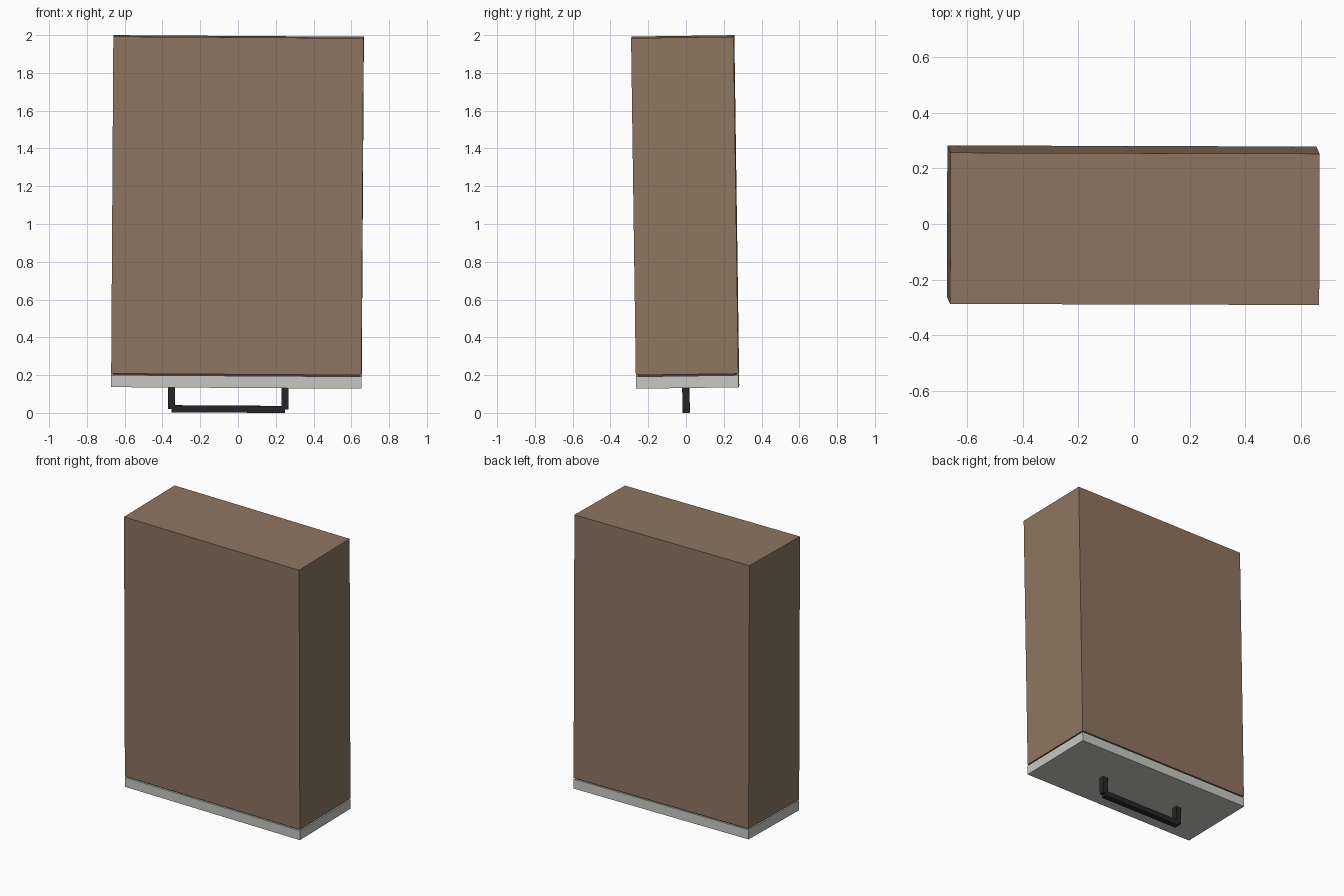
import bpy, bmesh
from math import pi
from mathutils import Matrix, Vector

if "Cube" in bpy.data.objects:
    bpy.data.objects.remove(bpy.data.objects["Cube"])

# The whole model leans by a fraction of a degree
LEAN = (Matrix.Translation((-0.0094, 0.0105, 0)) @ Matrix.Rotation(-0.003, 4, 'Z')
        @ Matrix.Rotation(0.0064, 4, 'Y') @ Matrix.Rotation(0.014, 4, 'X'))


def material(name, colour):
    m = bpy.data.materials.new(name)
    m.diffuse_color = (*colour, 1)
    m.use_nodes = True
    m.node_tree.nodes["Principled BSDF"].inputs["Base Color"].default_value = m.diffuse_color
    return m


def add(name, bm, mat):
    me = bpy.data.meshes.new(name)
    bm.to_mesh(me)
    bm.free()
    me.materials.append(mat)
    ob = bpy.data.objects.new(name, me)
    ob.matrix_world = LEAN
    bpy.context.collection.objects.link(ob)


def box(name, lo, hi, mat):
    lo, hi = Vector(lo), Vector(hi)
    bm = bmesh.new()
    bmesh.ops.create_cube(bm, size=1, matrix=Matrix.Translation((lo + hi) / 2)
                          @ Matrix.Diagonal((*(hi - lo), 1)))
    add(name, bm, mat)


wood = material("wood", (0.27, 0.18, 0.12))
dark = material("dark_wood", (0.06, 0.045, 0.035))
pale = material("pale_panel", (0.58, 0.58, 0.54))
black = material("black_metal", (0.02, 0.02, 0.022))

W, D = 0.6625, 0.2715

# Tall body, recessed joint and front panel
box("body", (-W, -D, 0.208), (W, D, 1.992), wood)
box("recessed_joint", (-W + 0.012, -D + 0.012, 0.198), (W - 0.012, D - 0.012, 0.21), dark)
box("front_panel", (-W, -D, 0.136), (W, D, 0.2), pale)

# Pull handle: two posts and a grip bar
R, HY, BAR_Z, X0, X1 = 0.0185, -0.0095, 0.02, -0.343, 0.257
for name, x in (("handle_post_left", X0), ("handle_post_right", X1)):
    box(name, (x - R, HY - R, BAR_Z), (x + R, HY + R, 0.14), black)
box("handle_bar", (X0, HY - R, BAR_Z - R), (X1, HY + R, BAR_Z + R), black)
